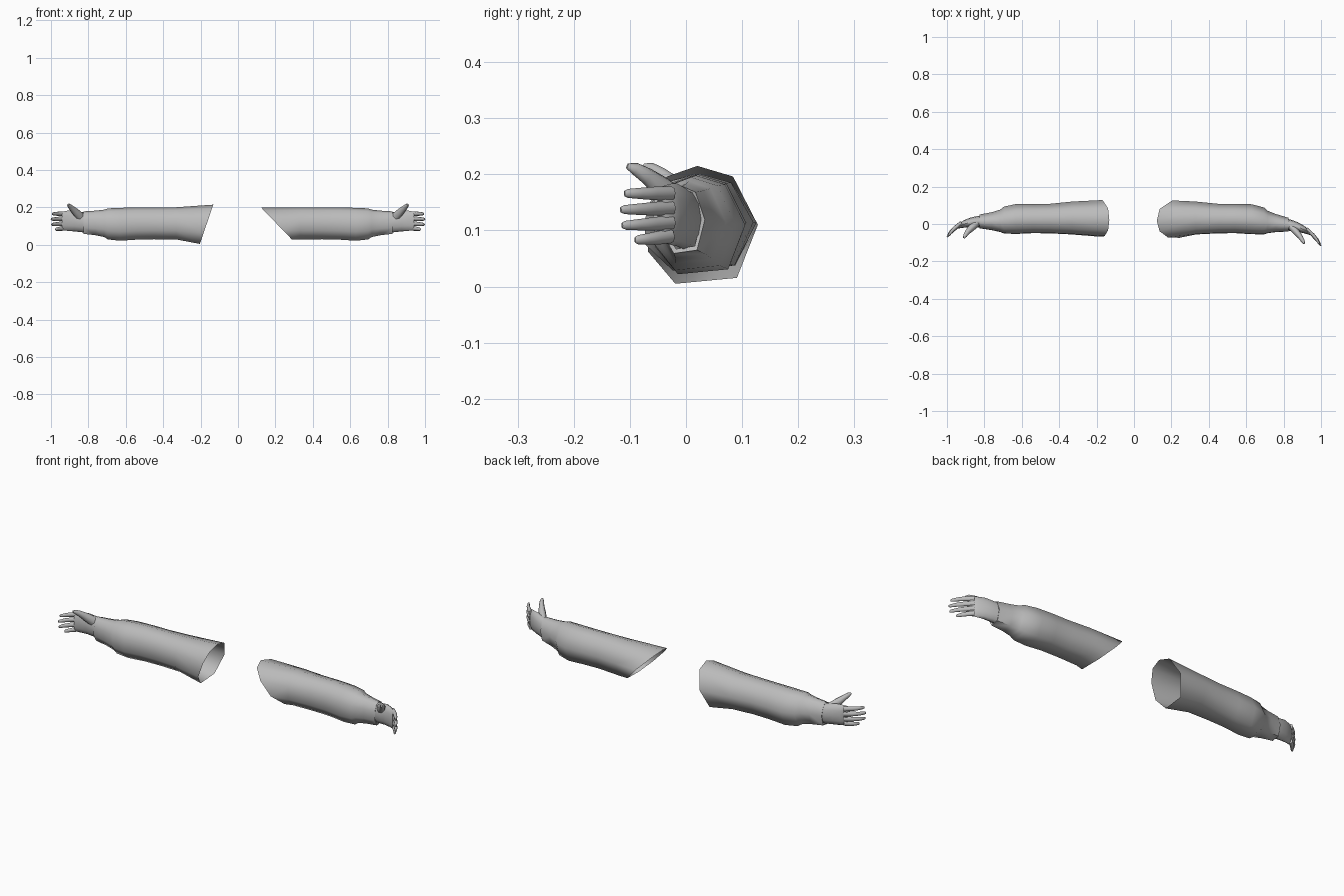
import bpy, bmesh, math
from mathutils import Vector

cube = bpy.data.objects.get("Cube")
if cube:
    bpy.data.objects.remove(cube, do_unlink=True)

grey = bpy.data.materials.new("plain grey")
grey.use_nodes = True
colour = (0.5, 0.5, 0.5, 1)
grey.diffuse_color = colour
grey.node_tree.nodes["Principled BSDF"].inputs["Base Color"].default_value = colour

# Sleeve cross-section (y, z), faceted and heavier at the bottom
SLEEVE = [(-0.1, 1), (0.55, 0.82), (1, 0), (0.62, -0.9),
          (-0.5, -1), (-1, -0.45), (-0.97, 0.3), (-0.65, 0.82)]


def oval(n):
    return [(math.cos(2 * math.pi * i / n), math.sin(2 * math.pi * i / n)) for i in range(n)]


def loft(name, stations, profile, side, bend, along=False, caps=True, slant=0.0):
    """Skin a profile through stations (x, y, z, half depth, half height)."""
    bm = bmesh.new()
    rings = []
    pts = [Vector(s[:3]) for s in stations]
    for i, (x, y, z, ry, rz) in enumerate(stations):
        t = Vector((1, 0, 0))
        if along:
            t = (pts[min(i + 1, len(pts) - 1)] - pts[max(i - 1, 0)]).normalized()
        across = Vector((0, 0, 1)).cross(t).normalized()
        up = t.cross(across)
        ring = []
        for a, b in profile:
            p = pts[i] + across * a * ry + up * b * rz
            if i == 0:
                p.x -= slant * b              # slanted shoulder opening
            p.y -= bend * max(0, p.x - 0.55) ** 2
            p.x *= side
            ring.append(bm.verts.new(p))
        rings.append(ring)
    n = len(profile)
    for r0, r1 in zip(rings, rings[1:]):
        for k in range(n):
            bm.faces.new((r0[k], r0[(k + 1) % n], r1[(k + 1) % n], r1[k]))
    if caps:
        bm.faces.new(rings[0])
        bm.faces.new(rings[-1])
    bmesh.ops.recalc_face_normals(bm, faces=bm.faces)
    mesh = bpy.data.meshes.new(name)
    bm.to_mesh(mesh)
    bm.free()
    obj = bpy.data.objects.new(name, mesh)
    bpy.context.collection.objects.link(obj)
    mesh.materials.append(grey)
    bpy.ops.object.select_all(action='DESELECT')
    obj.select_set(True)
    bpy.context.view_layer.objects.active = obj
    bpy.ops.object.shade_smooth_by_angle(angle=math.radians(65))
    return obj


def arm(label, side, bend, opening, slant):
    # Sleeve, open at the shoulder and narrowing to the cuff
    loft(label + "_sleeve", [
        opening,
        (0.33, 0.032, 0.115, 0.088, 0.086),
        (0.45, 0.029, 0.115, 0.079, 0.085),
        (0.54, 0.029, 0.114, 0.078, 0.086),
        (0.63, 0.027, 0.110, 0.080, 0.088),
        (0.695, 0.021, 0.112, 0.072, 0.083),
        (0.715, 0.017, 0.115, 0.060, 0.073),
        (0.76, 0.015, 0.117, 0.048, 0.066),
        (0.825, 0.014, 0.119, 0.037, 0.060),
        (0.822, 0.014, 0.119, 0.030, 0.052)],
        SLEEVE, side, bend, caps=False, slant=slant)
    # Palm
    loft(label + "_palm", [
        (0.805, 0.014, 0.119, 0.032, 0.054),
        (0.84, 0.012, 0.122, 0.030, 0.054),
        (0.875, 0.008, 0.128, 0.026, 0.056),
        (0.91, 0.000, 0.129, 0.020, 0.054),
        (0.94, -0.012, 0.128, 0.012, 0.049)],
        oval(12), side, bend)
    # Four curled fingers: name, root height, tip height, tip reach
    for name, z0, z1, reach in (("index", 0.166, 0.166, 0.92), ("middle", 0.140, 0.137, 1.0),
                                ("ring", 0.114, 0.109, 0.97), ("little", 0.090, 0.083, 0.70)):
        path = [(0.0, 0.006, 0.011, 0.013), (0.035, -0.020, 0.010, 0.012),
                (0.058, -0.043, 0.009, 0.010), (0.073, -0.064, 0.006, 0.008),
                (0.077, -0.070, 0.003, 0.005)]
        loft(f"{label}_{name}_finger",
             [(0.922 + dx * reach, dy * reach, z0 + (z1 - z0) * dx / 0.077, ry, rz)
              for dx, dy, ry, rz in path],
             oval(8), side, bend, along=True)
    # Thumb, rising forward from the palm
    loft(label + "_thumb", [
        (0.842, 0.004, 0.150, 0.020, 0.026),
        (0.868, -0.020, 0.176, 0.019, 0.021),
        (0.890, -0.043, 0.197, 0.014, 0.015),
        (0.903, -0.062, 0.210, 0.011, 0.011),
        (0.909, -0.075, 0.215, 0.005, 0.005)],
        oval(8), side, bend, along=True)


arm("right", -1, 0.0, (0.168, 0.03, 0.110, 0.098, 0.105), 0.036)
arm("left", 1, 0.23, (0.205, 0.026, 0.115, 0.100, 0.086), 0.083)
